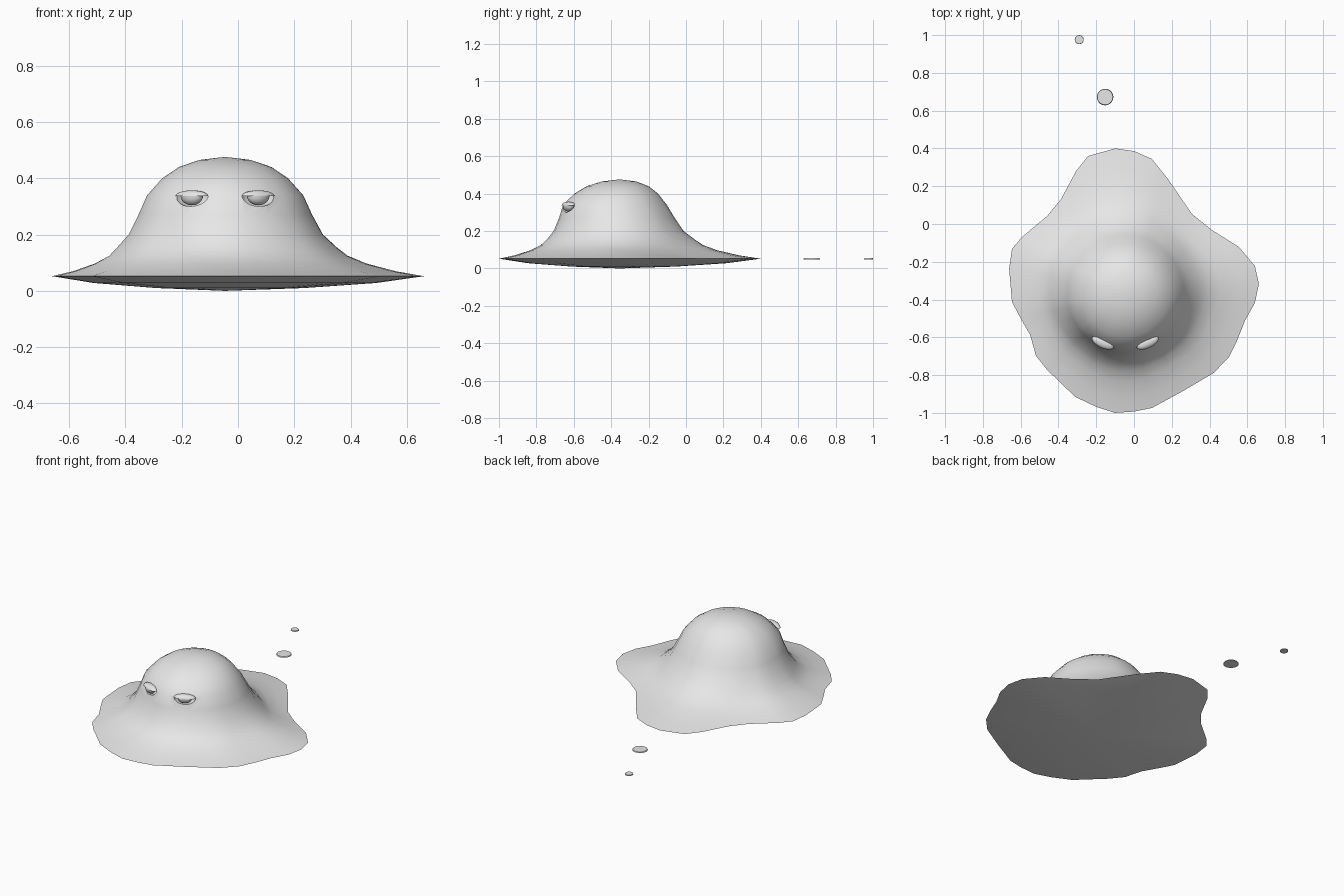
import bpy, bmesh, math
from mathutils import Matrix, Vector

if "Cube" in bpy.data.objects:
    bpy.data.objects.remove(bpy.data.objects["Cube"])

CX, CY = -0.046, -0.355          # dome axis
grey = bpy.data.materials.new("slime grey")
grey.diffuse_color = (0.8, 0.8, 0.8, 1)
grey.use_nodes = True
grey.node_tree.nodes["Principled BSDF"].inputs["Base Color"].default_value = grey.diffuse_color

# Wavy edge of the puddle, seen from above
OUTLINE = [(-.10, .40), (0, .386), (.095, .344), (.18, .238), (.307, .053), (.413, -.032),
           (.556, -.122), (.64, -.222), (.661, -.317), (.64, -.418), (.587, -.513), (.545, -.619),
           (.503, -.704), (.423, -.788), (.26, -.884), (.095, -.974), (0, -.993), (-.10, -1.0),
           (-.20, -.968), (-.312, -.915), (-.46, -.772), (-.519, -.698), (-.55, -.587),
           (-.60, -.50), (-.646, -.413), (-.661, -.238), (-.646, -.132), (-.593, -.069),
           (-.46, .042), (-.386, .132), (-.307, .28), (-.243, .36)]
# Rings from underside to crown: height, round radius, share of the wavy edge, shift in y
RINGS = [(.010, 0, .40, 0), (.028, 0, .76, 0), (.052, 0, 1, 0), (.070, .11, .70, 0),
         (.097, .22, .40, 0), (.125, .28, .22, 0), (.155, .312, .12, 0), (.20, .32, .04, -.008),
         (.27, .303, .01, -.015), (.34, .278, 0, -.025), (.40, .224, 0, -.018),
         (.44, .165, 0, -.010), (.465, .092, 0, -.003)]


def add_object(name, bm):
    bmesh.ops.recalc_face_normals(bm, faces=bm.faces)
    mesh = bpy.data.meshes.new(name)
    bm.to_mesh(mesh)
    bm.free()
    mesh.materials.append(grey)
    obj = bpy.data.objects.new(name, mesh)
    bpy.context.collection.objects.link(obj)
    return obj


def activate(obj):
    bpy.ops.object.select_all(action='DESELECT')
    obj.select_set(True)
    bpy.context.view_layer.objects.active = obj


def smooth(obj, angle=40):
    activate(obj)
    bpy.ops.object.shade_smooth_by_angle(angle=math.radians(angle))


# Body: dome flowing out into the puddle
bm = bmesh.new()
loops = []
for z, r, w, dy in RINGS:
    loop = []
    for x, y in OUTLINE:
        d = Vector((x - CX, y - CY))
        p = d.normalized() * r + d * w
        loop.append(bm.verts.new((CX + p.x, CY + p.y + dy, z)))
    loops.append(loop)
n = len(OUTLINE)
for a, b in zip(loops, loops[1:]):
    for i in range(n):
        j = (i + 1) % n
        bm.faces.new((a[i], a[j], b[j], b[i]))
for loop, z in ((loops[0], 0), (loops[-1], .476)):
    tip = bm.verts.new((CX, CY, z))
    for i in range(n):
        bm.faces.new((loop[i], loop[(i + 1) % n], tip))
body = add_object("slime_body", bm)


def half_ball(name, size, upper, frame):
    """Half ellipsoid, closed along its flat side."""
    bm = bmesh.new()
    bmesh.ops.create_uvsphere(bm, u_segments=20, v_segments=12, radius=1)
    cut = bmesh.ops.bisect_plane(bm, geom=bm.verts[:] + bm.edges[:] + bm.faces[:], dist=1e-5,
                                 plane_co=(0, 0, 0), plane_no=(0, 0, 1),
                                 clear_inner=upper, clear_outer=not upper)
    bmesh.ops.holes_fill(bm, edges=[e for e in bm.edges if e.is_boundary])
    bmesh.ops.transform(bm, matrix=frame @ Matrix.Diagonal((*size, 1)), verts=bm.verts)
    return add_object(name, bm)


# Eyes: carved socket, half-closed eyeball and heavy upper lid
for side, label in ((-1, "left"), (1, "right")):
    turn = Matrix.Rotation(side * math.radians(25), 4, 'Z')
    frame = Matrix.Translation((CX + side * .118, -.628, .337)) @ turn
    socket = half_ball(label + "_socket_cutter", (.063, .06, .038), False, frame)
    activate(body)
    mod = body.modifiers.new("socket", 'BOOLEAN')
    mod.operation, mod.object, mod.solver = 'DIFFERENCE', socket, 'EXACT'
    bpy.ops.object.modifier_apply(modifier=mod.name)
    bpy.data.objects.remove(socket)
    smooth(half_ball(label + "_eyeball", (.042, .028, .033), False, frame))
    smooth(half_ball(label + "_eyelid", (.063, .029, .020), True, frame))
smooth(body, 50)

# Droplets trailing behind: thin round discs
for name, x, y, r in (("large_droplet", -.153, .672, .044), ("small_droplet", -.29, .976, .024)):
    bm = bmesh.new()
    bmesh.ops.create_cone(bm, cap_ends=True, segments=20, radius1=r, radius2=r * .93, depth=.006,
                          matrix=Matrix.Translation((x, y, .052)))
    smooth(add_object(name, bm))
